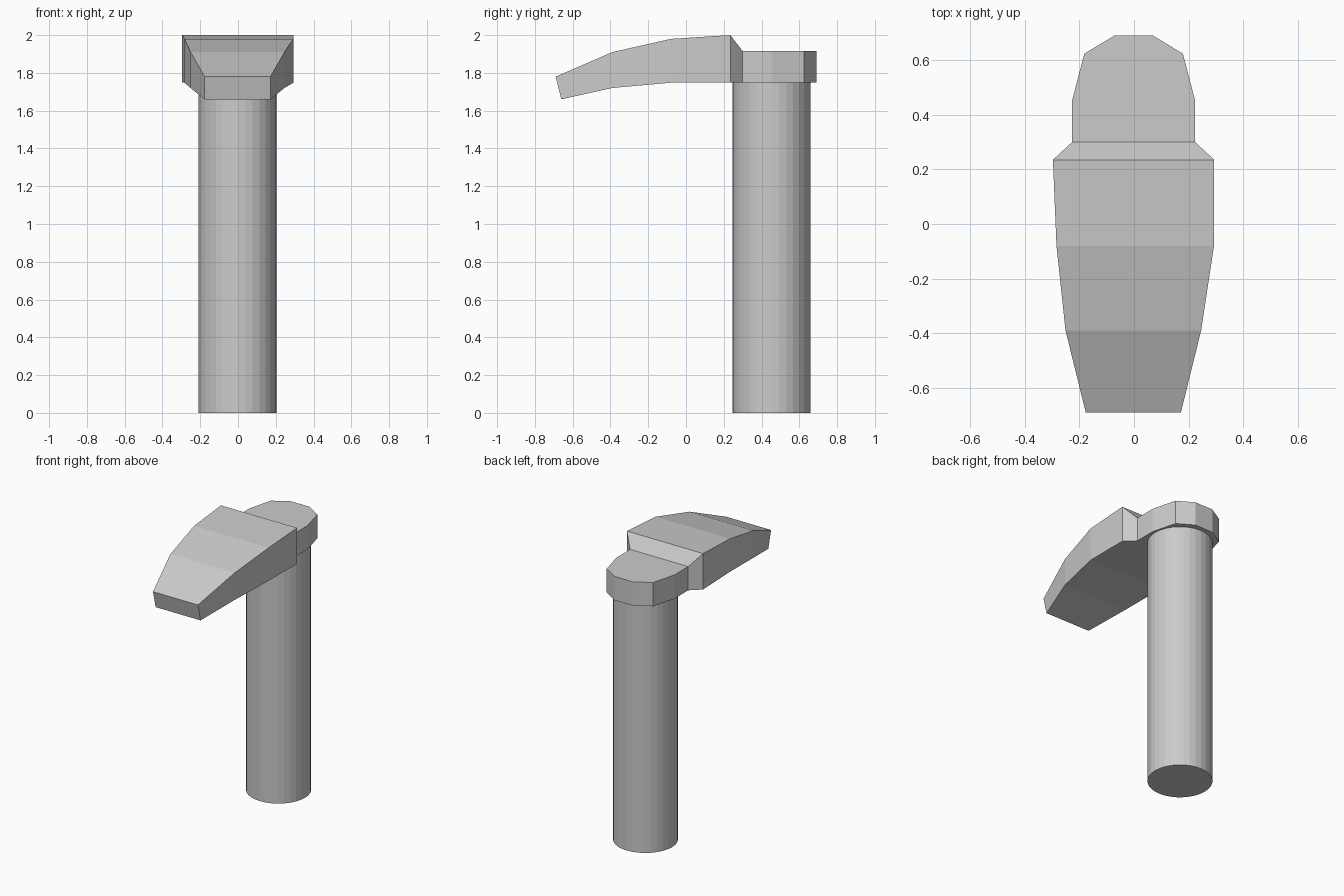
import bpy, bmesh
from mathutils import Matrix

if "Cube" in bpy.data.objects:
    bpy.data.objects.remove(bpy.data.objects["Cube"])


def finish(name, bm):
    bmesh.ops.recalc_face_normals(bm, faces=bm.faces)
    mesh = bpy.data.meshes.new(name)
    bm.to_mesh(mesh)
    bm.free()
    obj = bpy.data.objects.new(name, mesh)
    bpy.context.collection.objects.link(obj)
    return obj


# Round post at the back
bm = bmesh.new()
bmesh.ops.create_cone(bm, cap_ends=True, segments=32, radius1=0.207, radius2=0.207,
                      depth=1.755, matrix=Matrix.Translation((-0.002, 0.452, 0.8775)))
finish("post", bm)

# Curved head lofted from front tip to rounded back cap:
# (y top, z top, y bottom, z bottom, left x, right x)
sections = [
    (-0.69, 1.78, -0.66, 1.66, -0.177, 0.172),
    (-0.39, 1.91, -0.39, 1.72, -0.251, 0.246),
    (-0.08, 1.98, -0.08, 1.748, -0.284, 0.293),
    (0.235, 2.00, 0.235, 1.748, -0.297, 0.294),
    (0.30, 1.915, 0.30, 1.748, -0.227, 0.224),
    (0.452, 1.915, 0.452, 1.748, -0.227, 0.224),
    (0.624, 1.915, 0.624, 1.748, -0.182, 0.179),
    (0.69, 1.915, 0.69, 1.748, -0.072, 0.070),
]
bm = bmesh.new()
rings = []
for yt, zt, yb, zb, xl, xr in sections:
    corners = [(xl, yt, zt), (xr, yt, zt), (xr, yb, zb), (xl, yb, zb)]
    rings.append([bm.verts.new(c) for c in corners])
for a, b in zip(rings, rings[1:]):
    for i in range(4):
        j = (i + 1) % 4
        bm.faces.new((a[i], a[j], b[j], b[i]))
bm.faces.new(rings[0])
bm.faces.new(rings[-1])
finish("head", bm)
